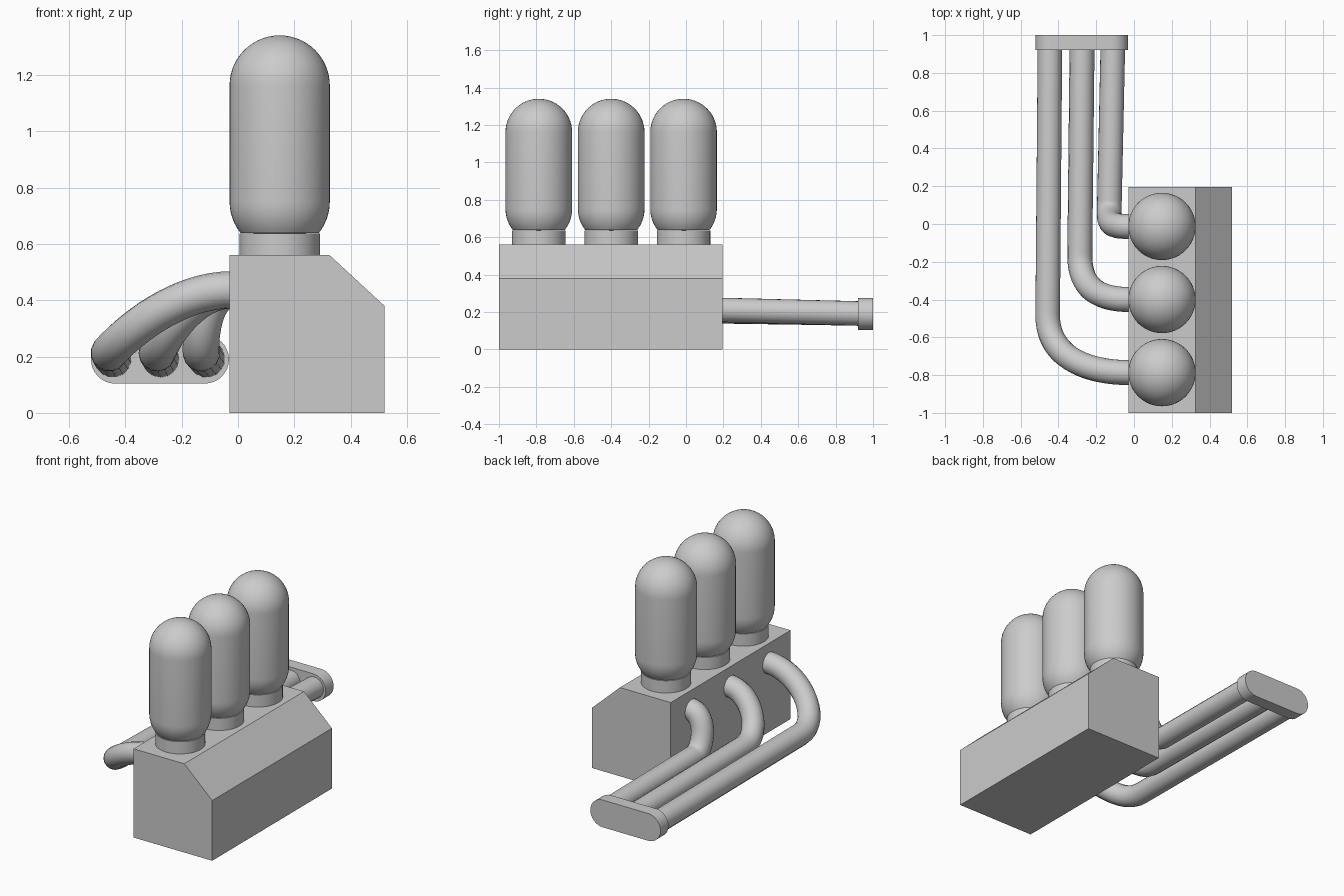
import bpy, bmesh, math
from mathutils import Vector

cube = bpy.data.objects.get("Cube")
if cube:
    bpy.data.objects.remove(cube, do_unlink=True)

grey = bpy.data.materials.new("light_grey")
grey.use_nodes = True
grey.diffuse_color = (0.6, 0.6, 0.6, 1)
grey.node_tree.nodes["Principled BSDF"].inputs["Base Color"].default_value = (0.6, 0.6, 0.6, 1)


def finish(obj, smooth=True):
    obj.data.materials.append(grey)
    bpy.ops.object.select_all(action='DESELECT')
    obj.select_set(True)
    bpy.context.view_layer.objects.active = obj
    if obj.type == 'CURVE':
        bpy.ops.object.convert(target='MESH')
        obj = bpy.context.object
    if smooth:
        bpy.ops.object.shade_smooth_by_angle(angle=math.radians(35))
    return obj


def from_bmesh(name, bm, smooth=True):
    bmesh.ops.recalc_face_normals(bm, faces=bm.faces)
    mesh = bpy.data.meshes.new(name)
    bm.to_mesh(mesh)
    bm.free()
    obj = bpy.data.objects.new(name, mesh)
    bpy.context.collection.objects.link(obj)
    return finish(obj, smooth)


def extrude_y(name, profile, y0, y1, smooth):
    """Extrude an (x, z) outline from y0 to y1."""
    bm = bmesh.new()
    face = bm.faces.new([bm.verts.new((x, y0, z)) for x, z in profile])
    new = bmesh.ops.extrude_face_region(bm, geom=[face])["geom"]
    bmesh.ops.translate(bm, vec=(0, y1 - y0, 0),
                        verts=[v for v in new if isinstance(v, bmesh.types.BMVert)])
    return from_bmesh(name, bm, smooth)


def lathe(name, profile, x, y, steps=48):
    """Spin an (r, z) outline around a vertical axis."""
    bm = bmesh.new()
    verts = [bm.verts.new((r, 0, z)) for r, z in profile]
    edges = [bm.edges.new(pair) for pair in zip(verts, verts[1:])]
    bmesh.ops.spin(bm, geom=verts + edges, cent=(0, 0, 0), axis=(0, 0, 1),
                   angle=math.tau, steps=steps)
    bmesh.ops.remove_doubles(bm, verts=bm.verts, dist=0.0001)
    bmesh.ops.translate(bm, vec=(x, y, 0), verts=bm.verts)
    return from_bmesh(name, bm)


def arc(cx, cz, r, start, end, n):
    angles = [math.radians(start + (end - start) * i / n) for i in range(n + 1)]
    return [(cx + r * math.cos(a), cz + r * math.sin(a)) for a in angles]


def pipe(name, points, radius):
    """Round tube through (position, handle before, handle after) points."""
    curve = bpy.data.curves.new(name, 'CURVE')
    curve.dimensions = '3D'
    curve.bevel_depth = radius
    curve.bevel_resolution = 6
    curve.resolution_u = 20
    curve.use_fill_caps = True
    spline = curve.splines.new('BEZIER')
    spline.bezier_points.add(len(points) - 1)
    for p, (co, before, after) in zip(spline.bezier_points, points):
        p.handle_left_type = p.handle_right_type = 'FREE'
        p.co, p.handle_left, p.handle_right = co, before, after
    obj = bpy.data.objects.new(name, curve)
    bpy.context.collection.objects.link(obj)
    return finish(obj)


# Block with one chamfered upper edge
extrude_y("engine_block",
          [(-0.03, 0), (0.52, 0), (0.52, 0.38), (0.325, 0.56), (-0.03, 0.56)],
          -1, 0.195, False)

# Domed cylinders on short collars
R = 0.178
rows = {"front": -0.787, "middle": -0.4, "rear": -0.013}
for row, y in rows.items():
    lathe(row + "_collar", [(0, 0.55), (0.143, 0.55), (0.143, 0.637), (0, 0.637)], 0.148, y)
    lathe(row + "_cylinder",
          [(0, 0.637)] + arc(0, 0.75, R, -39, 0, 6) + arc(0, 1.162, R, 0, 90, 14), 0.148, y)

# Stadium-shaped outlet flange
extrude_y("outlet_flange",
          arc(-0.118, 0.19, 0.086, -90, 90, 16) + arc(-0.436, 0.19, 0.086, 90, 270, 16),
          0.92, 1, True)

# Exhaust pipes: row, pipe x, end x, bend end y, start reach, end reach
bends = [("front", -0.457, -0.445, -0.48, 0.24, 0.22),
         ("middle", -0.287, -0.275, -0.16, 0.17, 0.18),
         ("rear", -0.13, -0.112, 0.12, 0.12, 0.12)]
for row, x, x_end, y_bend, reach, back in bends:
    start = Vector((-0.02, rows[row], 0.437))
    bend = Vector((x, y_bend, 0.213))
    end = Vector((x_end, 0.94, 0.192))
    along = (end - bend).normalized()
    out = Vector((-reach, 0, 0))
    pipe(row + "_exhaust_pipe",
         [(start, start - out, start + out),
          (bend, bend - along * back, bend + along * 0.1),
          (end, end - along * 0.1, end + along * 0.1)], 0.066)
